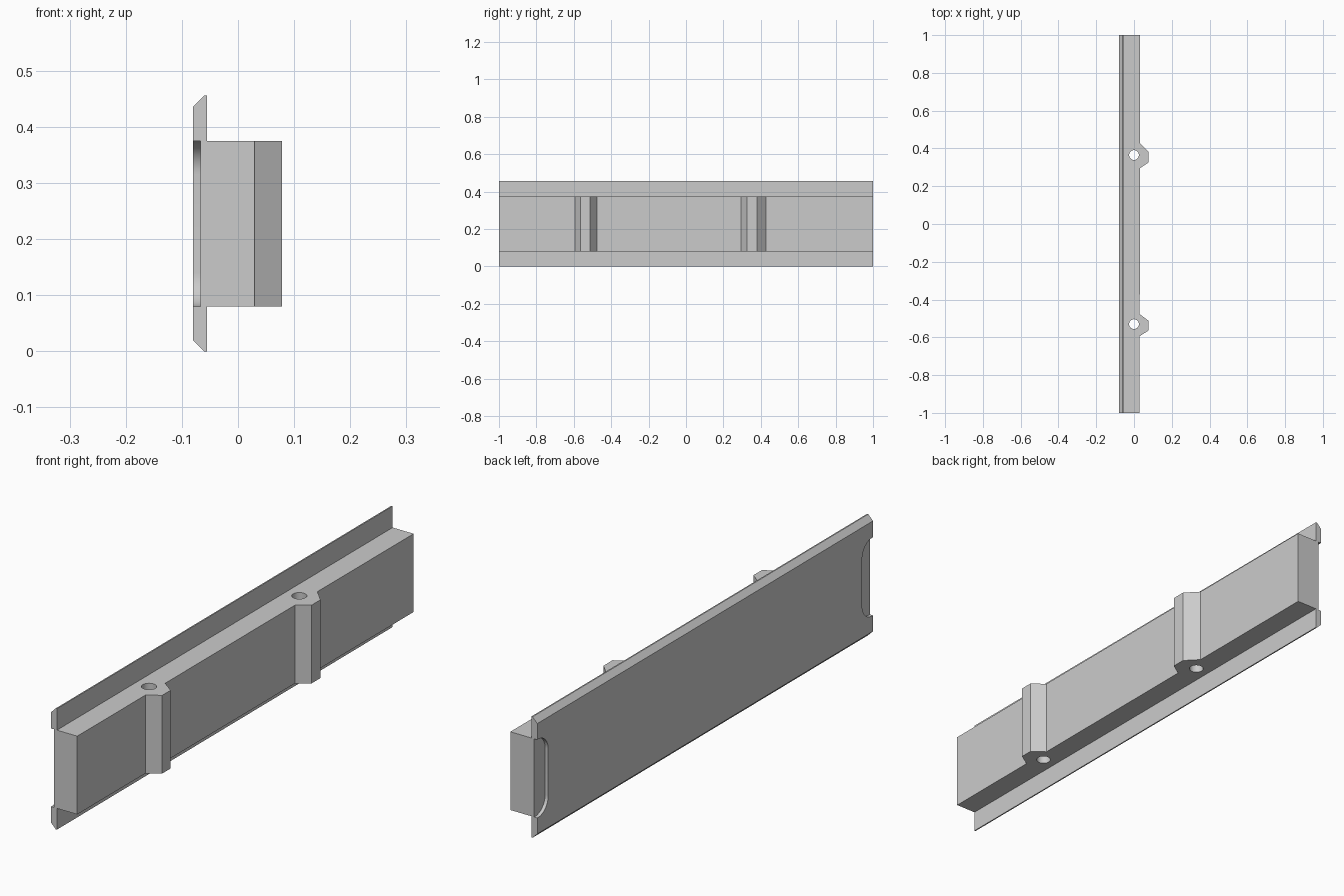
import bpy
import bmesh
from math import cos, sin, pi
from mathutils import Vector

cube = bpy.data.objects.get("Cube")
if cube:
    bpy.data.objects.remove(cube, do_unlink=True)

grey = bpy.data.materials.new("plain_grey")
grey.use_nodes = True
colour = (0.6, 0.6, 0.6, 1)
grey.diffuse_color = colour
grey.node_tree.nodes["Principled BSDF"].inputs["Base Color"].default_value = colour


def prism(name, points, offset):
    """Extrude a closed outline along an offset vector."""
    bm = bmesh.new()
    face = bm.faces.new([bm.verts.new(p) for p in points])
    new = bmesh.ops.extrude_face_region(bm, geom=[face])["geom"]
    bmesh.ops.translate(bm, vec=Vector(offset),
                        verts=[v for v in new if isinstance(v, bmesh.types.BMVert)])
    bmesh.ops.recalc_face_normals(bm, faces=bm.faces)
    mesh = bpy.data.meshes.new(name)
    bm.to_mesh(mesh)
    bm.free()
    mesh.materials.append(grey)
    obj = bpy.data.objects.new(name, mesh)
    bpy.context.collection.objects.link(obj)
    return obj


def combine(target, tool, operation):
    """Apply a boolean and remove the tool object."""
    mod = target.modifiers.new(operation.lower(), "BOOLEAN")
    mod.operation = operation
    mod.solver = "EXACT"
    mod.object = tool
    bpy.context.view_layer.objects.active = target
    bpy.ops.object.modifier_apply(modifier=mod.name)
    bpy.data.objects.remove(tool, do_unlink=True)


BACK, FLANGE, LIP = -0.08, -0.055, 0.078
LOW, HIGH, TOP = 0.08, 0.375, 0.456


def wall(y):
    """Slightly tapered outer wall."""
    return 0.031 + 0.0015 * y


# Thin flange plate with chamfered long edges
profile = [(BACK, 0.02), (-0.06, 0), (FLANGE, 0),
           (FLANGE, TOP), (-0.06, TOP), (BACK, TOP - 0.02)]
rail = prism("rail", [(x, -1, z) for x, z in profile], (0, 2, 0))

# Main bar with two screw bosses on the outer wall
outline = [(-0.065, -1), (wall(-1), -1)]
for y0, y1, y2, y3 in [(-0.594, -0.563, -0.513, -0.477),
                       (0.295, 0.326, 0.38, 0.428)]:
    outline += [(wall(y0), y0), (LIP, y1), (LIP, y2), (wall(y3), y3)]
outline += [(wall(1), 1), (-0.065, 1)]
bar = prism("bar", [(x, y, LOW) for x, y in outline], (0, 0, HIGH - LOW))
combine(rail, bar, "UNION")

# Vertical screw holes
for y in (-0.53, 0.365):
    ring = [(0.026 * cos(2 * pi * i / 32), y + 0.026 * sin(2 * pi * i / 32), -0.1)
            for i in range(32)]
    combine(rail, prism("hole_cutter", ring, (0, 0, 0.8)), "DIFFERENCE")

# Rounded shallow finger recesses at both ends of the back
R = 0.06
for side in (-1, 1):
    edge = [(1.1, LOW)]
    for z, start in ((LOW + R, -pi / 2), (HIGH - R, -pi)):
        for i in range(13):
            a = start - i * pi / 24
            edge.append((0.995 + R * cos(a), z + R * sin(a)))
    edge.append((1.1, HIGH))
    points = [(BACK - 0.05, side * y, z) for y, z in edge]
    combine(rail, prism("recess_cutter", points, (0.063, 0, 0)), "DIFFERENCE")

# Smooth curved surfaces, sharp edges elsewhere
bpy.ops.object.select_all(action="DESELECT")
rail.select_set(True)
bpy.context.view_layer.objects.active = rail
bpy.ops.object.shade_smooth_by_angle(angle=pi / 6)
